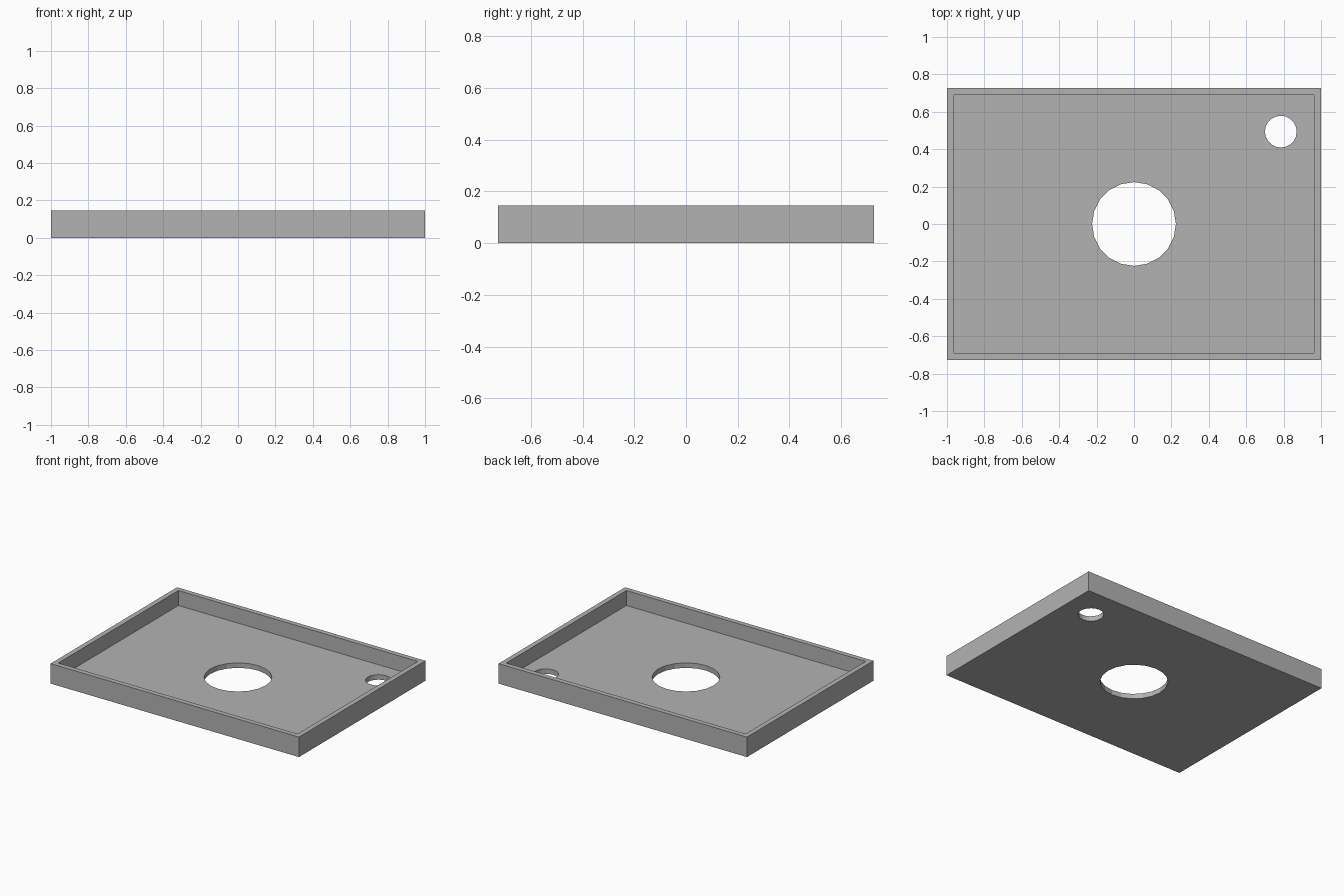
import bpy
import bmesh

default_cube = bpy.data.objects.get("Cube")
if default_cube:
    bpy.data.objects.remove(default_cube, do_unlink=True)

LENGTH, DEPTH, HEIGHT = 2.0, 1.4545, 0.1455
WALL = 0.0364

grey = bpy.data.materials.new("plain grey")
grey.use_nodes = True
colour = (0.45, 0.45, 0.45, 1)
grey.diffuse_color = colour
grey.node_tree.nodes["Principled BSDF"].inputs["Base Color"].default_value = colour


def add_object(name, bm):
    mesh = bpy.data.meshes.new(name)
    bm.to_mesh(mesh)
    bm.free()
    mesh.materials.append(grey)
    obj = bpy.data.objects.new(name, mesh)
    bpy.context.collection.objects.link(obj)
    return obj


def cut_hole(target, name, x, y, radius):
    bpy.ops.mesh.primitive_cylinder_add(vertices=20, radius=radius, depth=1, location=(x, y, 0))
    cutter = bpy.context.object
    cutter.name = name
    cutter.data.materials.append(grey)
    cutter.hide_render = True
    modifier = target.modifiers.new(name, 'BOOLEAN')
    modifier.operation = 'DIFFERENCE'
    modifier.solver = 'EXACT'
    modifier.object = cutter
    bpy.context.view_layer.objects.active = target
    bpy.ops.object.modifier_apply(modifier=name)
    bpy.data.objects.remove(cutter, do_unlink=True)


# Open tray: a box whose top is inset to the rim and sunk to the floor
bm = bmesh.new()
bmesh.ops.create_cube(bm, size=1)
bmesh.ops.scale(bm, vec=(LENGTH, DEPTH, HEIGHT), verts=bm.verts)
bmesh.ops.translate(bm, vec=(0, 0, HEIGHT / 2), verts=bm.verts)
bm.normal_update()
top = next(f for f in bm.faces if f.normal.z > 0.9)
bmesh.ops.inset_region(bm, faces=[top], thickness=WALL, use_even_offset=True)
floor = bmesh.ops.extrude_discrete_faces(bm, faces=[top])["faces"][0]
bmesh.ops.translate(bm, vec=(0, 0, WALL - HEIGHT), verts=floor.verts)
bmesh.ops.recalc_face_normals(bm, faces=bm.faces)
tray = add_object("tray", bm)

# Holes through the floor
cut_hole(tray, "centre_hole", 0, 0, 0.224)
cut_hole(tray, "corner_hole", 0.785, 0.494, 0.085)
